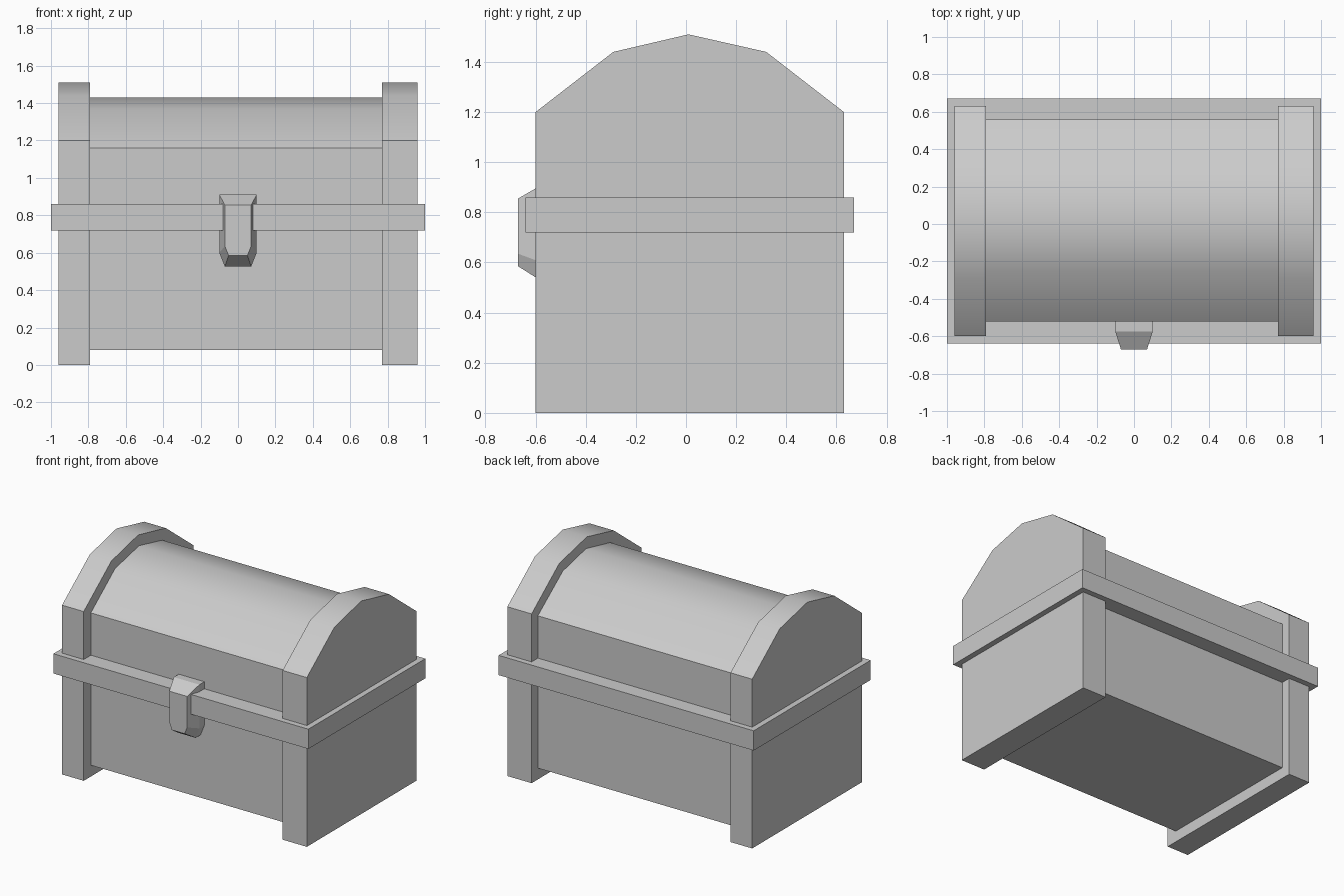
import bpy, bmesh, math

if "Cube" in bpy.data.objects:
    bpy.data.objects.remove(bpy.data.objects["Cube"])


def finish(name, bm):
    bmesh.ops.recalc_face_normals(bm, faces=bm.faces)
    mesh = bpy.data.meshes.new(name)
    bm.to_mesh(mesh)
    bm.free()
    ob = bpy.data.objects.new(name, mesh)
    bpy.context.collection.objects.link(ob)
    return ob


def loft(name, loops):
    """Skin matching point loops and cap both ends."""
    bm = bmesh.new()
    rings = [[bm.verts.new(p) for p in loop] for loop in loops]
    n = len(rings[0])
    for a, b in zip(rings, rings[1:]):
        for i in range(n):
            j = (i + 1) % n
            bm.faces.new((a[i], a[j], b[j], b[i]))
    bm.faces.new(rings[0])
    bm.faces.new(rings[-1])
    return finish(name, bm)


def arched_block(name, x0, x1, profile):
    """Extrude a (y, z) side profile along x, with a smooth arched top."""
    ob = loft(name, [[(x, y, z) for y, z in profile] for x in (x0, x1)])
    bpy.ops.object.select_all(action='DESELECT')
    bpy.context.view_layer.objects.active = ob
    ob.select_set(True)
    bpy.ops.object.shade_smooth_by_angle(angle=math.radians(30))
    return ob


# Chest body with rounded lid, raised off the floor
body = [(-0.52, 0.08), (-0.52, 1.16), (-0.25, 1.37), (0.02, 1.43),
        (0.28, 1.37), (0.56, 1.16), (0.56, 0.08)]
arched_block("chest_body", -0.80, 0.78, body)

# Thick end panels that stand on the floor
end = [(-0.60, 0), (-0.60, 1.20), (-0.29, 1.44), (0.01, 1.51),
       (0.32, 1.44), (0.63, 1.20), (0.63, 0)]
arched_block("left_end_panel", -0.96, -0.79, end)
arched_block("right_end_panel", 0.77, 0.96, end)

# Rim band around the lid opening
rim = [(-1, -0.64), (1, -0.64), (1, 0.67), (-1, 0.67)]
loft("rim_band", [[(x, y, z) for x, y in rim] for z in (0.72, 0.86)])

# Clasp with a chamfered front, as half outlines mirrored across x
def clasp_loop(y, half):
    right = [(x, y, z) for x, z in half]
    return right + [(-x, y, z) for x, z in reversed(half)]


outer = [(0.10, 0.91), (0.10, 0.60), (0.07, 0.525)]
inner = [(0.07, 0.855), (0.07, 0.635), (0.05, 0.585)]
loft("clasp", [clasp_loop(-0.50, outer), clasp_loop(-0.575, outer),
               clasp_loop(-0.67, inner)])
